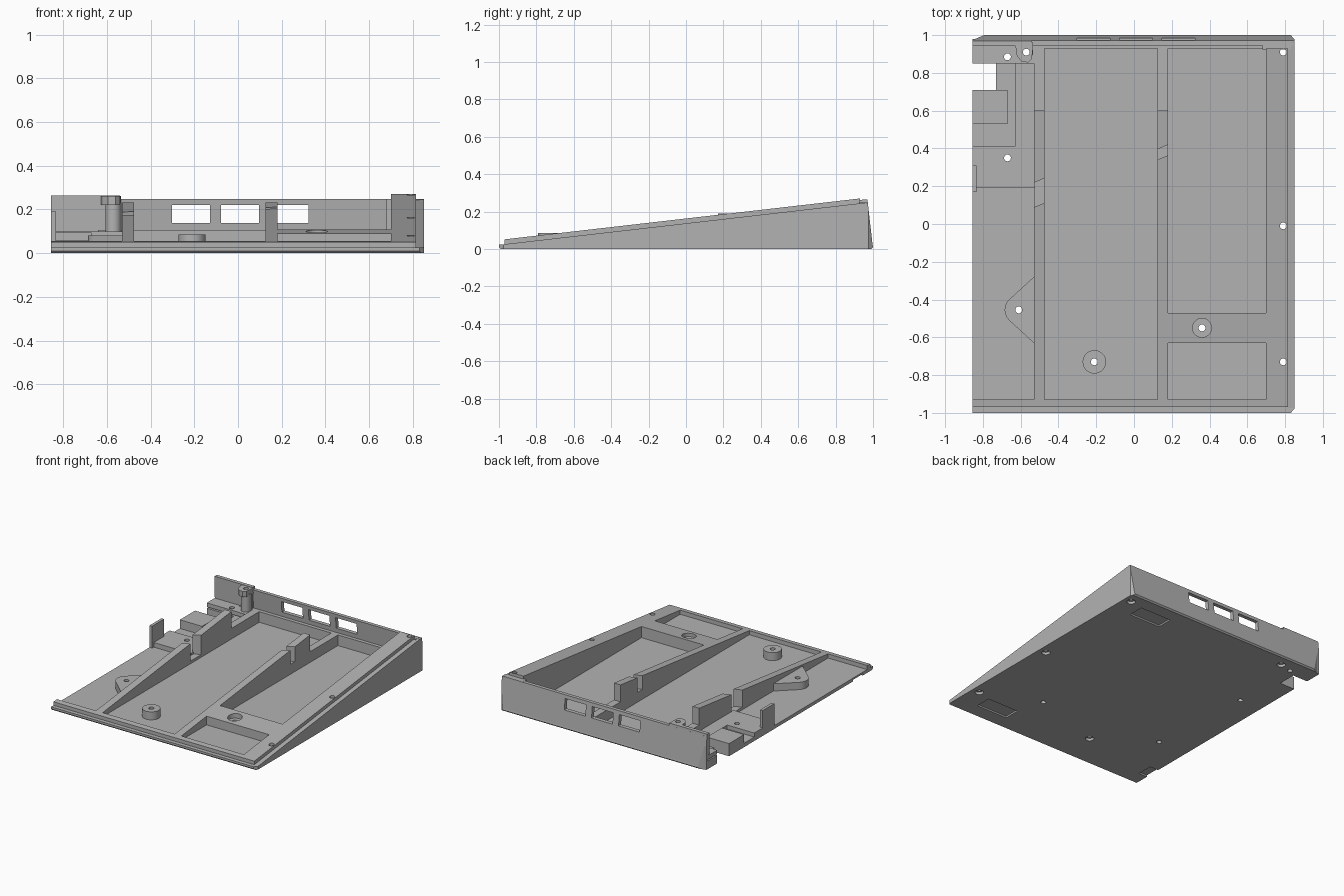
import bpy, bmesh, math
from mathutils import Matrix, Vector

cube = bpy.data.objects.get("Cube")
if cube:
    bpy.data.objects.remove(cube)

grey = bpy.data.materials.new("light grey plastic")
grey.use_nodes = True
colour = (0.45, 0.45, 0.45, 1)
grey.diffuse_color = colour
grey.node_tree.nodes["Principled BSDF"].inputs["Base Color"].default_value = colour

LEFT, RIGHT, FLOOR = -0.855, 0.85, 0.025


def rim(y):
    return 0.022 + (y + 1) * 0.115


def deck(y):
    return rim(y) + 0.026


def finish(name, bm):
    bmesh.ops.recalc_face_normals(bm, faces=bm.faces)
    mesh = bpy.data.meshes.new(name)
    bm.to_mesh(mesh)
    bm.free()
    mesh.materials.append(grey)
    ob = bpy.data.objects.new(name, mesh)
    bpy.context.collection.objects.link(ob)
    return ob


def prism(name, points, axis, lo, hi):
    """Extrude a yz profile along x, or an xy outline along z."""
    bm = bmesh.new()
    place = (lambda a, b: (lo, a, b)) if axis == "x" else (lambda a, b: (a, b, lo))
    step = Vector((hi - lo, 0, 0)) if axis == "x" else Vector((0, 0, hi - lo))
    face = bm.faces.new([bm.verts.new(place(a, b)) for a, b in points])
    top = bmesh.ops.extrude_face_region(bm, geom=[face])["geom"]
    bmesh.ops.translate(bm, vec=step, verts=[v for v in top if isinstance(v, bmesh.types.BMVert)])
    return finish(name, bm)


def box(name, x0, x1, y0, y1, z0, z1):
    return prism(name, [(x0, y0), (x1, y0), (x1, y1), (x0, y1)], "z", z0, z1)


def slope(name, x0, x1, y0, y1, z0, height=deck):
    return prism(name, [(y0, z0), (y1, z0), (y1, height(y1)), (y0, height(y0))], "x", x0, x1)


def cylinder(name, x, y, r, z0, z1):
    bm = bmesh.new()
    bmesh.ops.create_cone(bm, cap_ends=True, segments=32, radius1=r, radius2=r, depth=z1 - z0,
                          matrix=Matrix.Translation((x, y, (z0 + z1) / 2)))
    ob = finish(name, bm)
    for p in ob.data.polygons:
        p.use_smooth = len(p.vertices) == 4
    return ob


def cut(targets, cutters):
    for c in cutters:
        c.hide_render = True
        c.hide_viewport = True
        c.display_type = "WIRE"
        for t in targets:
            mod = t.modifiers.new(c.name, "BOOLEAN")
            mod.operation = "DIFFERENCE"
            mod.solver = "EXACT"
            mod.object = c


# Floor with a small bevel round its underside
floor = prism("floor_plate", [(-0.99, 0), (0.99, 0), (1, 0.01), (0.997, FLOOR),
                              (-1, FLOOR), (-1, 0.01)], "x", LEFT, RIGHT)

# Outer frame: side rail, front lip and rear wall
side_rim = slope("side_rim", 0.815, RIGHT, -1, 0.965, 0.012, rim)
side_rail = slope("side_rail", 0.70, 0.815, -0.97, 0.93, 0.012)
rail_end = box("rail_end", 0.68, 0.83, 0.925, 0.97, 0.012, rim(0.965))
front_lip = slope("front_lip", LEFT, 0.815, -0.97, -0.93, 0.012)
rear_wall = prism("rear_wall", [(0.965, 0.01), (0.999, 0.01), (0.972, 0.247), (0.945, 0.247)],
                  "x", LEFT, RIGHT)
tall_wall = prism("rear_wall_raised_end", [(0.945, 0.1), (0.986, 0.1), (0.97, 0.265), (0.942, 0.265)],
                  "x", LEFT, -0.54)
rear_ledge = box("rear_ledge", -0.64, 0.705, 0.93, 0.972, 0.012, 0.105)
left_ledge = box("rear_left_ledge", LEFT, -0.53, 0.85, 0.972, 0.07, 0.1)

# Bridge between the two side pockets
bridge = slope("pocket_bridge", 0.17, 0.71, -0.63, -0.47, 0.012)

# Sloping ribs with slanted cable notches
ribs = []
for label, x0, x1, gap_y, gap, gap_z in (("left", 0.125, 0.18, 0.38, 0.055, 0.10),
                                        ("right", -0.53, -0.475, 0.165, 0.13, 0.045)):
    rib = slope(label + "_rib", x0, x1, -0.935, 0.60, 0.012)
    low = box(label + "_rib_low_end", x0, x1, 0.59, 0.94, 0.012, 0.105)
    a, b = x0 - 0.02, x1 + 0.02
    lo, hi = gap_y - gap / 2, gap_y + gap / 2
    notch = prism(label + "_notch_cutter", [(a, lo - 0.02), (b, lo + 0.02),
                                            (b, hi + 0.02), (a, hi - 0.02)], "z", gap_z, 0.4)
    cut([rib], [notch])
    ribs += [rib, low]

# Connector platform in the rear right corner
platform = box("connector_platform", LEFT, -0.525, 0.19, 0.97, 0.012, 0.06)
tray_cut = box("connector_tray_cutter", -0.9, -0.63, 0.41, 0.85, 0.03, 0.2)
cut([platform], [tray_cut])
connector = box("connector_block", LEFT, -0.67, 0.53, 0.71, 0.012, 0.095)
port_cut = box("port_cutter", -0.9, -0.73, 0.71, 0.85, -0.1, 0.2)
cut([floor, platform], [port_cut])
tab = box("upright_tab", LEFT, -0.833, 0.17, 0.31, 0.012, 0.19)

# Screw post with a rounded cap that meets the rear wall
post = cylinder("screw_post", -0.57, 0.91, 0.036, 0.05, 0.23)
cap = prism("post_cap", [(-0.63, 0.96), (-0.62, 0.89), (-0.595, 0.86), (-0.56, 0.855),
                         (-0.54, 0.875), (-0.535, 0.96)], "z", 0.22, 0.262)

# Raised bosses
boss = cylinder("floor_boss", -0.21, -0.73, 0.062, 0.015, 0.085)
arc = [(-0.61 + 0.075 * math.cos(math.radians(d)), -0.455 + 0.075 * math.sin(math.radians(d)))
       for d in range(135, 226, 15)]
gusset = prism("triangular_boss", [(-0.525, -0.275)] + arc + [(-0.525, -0.635)], "z", 0.015, 0.08)

# Rear windows
windows = [box("window_cutter", x, x + 0.175, 0.9, 1.1, 0.138, 0.22) for x in (-0.303, -0.078, 0.148)]
cut([rear_wall], windows)

# Chamfered outer corners
for s in (-1, 1):
    corner = prism("corner_cutter", [(RIGHT - 0.028, s * 1.01), (RIGHT + 0.01, s * 1.01),
                                     (RIGHT + 0.01, s * 0.965)], "z", -0.1, 0.4)
    cut([floor, side_rim, rear_wall], [corner])

# Scooped outer end of the rear wall
scoop = prism("scoop_cutter", [(-0.9, 0.98), (-0.84, 0.98), (-0.77, 1.01), (-0.9, 1.01)], "z", -0.1, 0.4)
cut([floor, rear_wall, tall_wall], [scoop])

# Screw holes: plain through holes, some with wide counterbores from below
rail_parts = [floor, side_rail]
holes = [(0.79, 0.91, rail_parts, 1), (0.79, -0.01, rail_parts, 1), (0.79, -0.73, rail_parts, 1),
         (-0.21, -0.73, [floor, boss], 1), (0.36, -0.55, [floor, bridge], 0),
         (-0.61, -0.455, [floor, gusset], 0), (-0.67, 0.35, [floor, platform], 0),
         (-0.67, 0.885, [floor, platform, left_ledge], 0),
         (-0.57, 0.91, [floor, platform, left_ledge, post, cap], 1)]
for x, y, parts, wide in holes:
    cut(parts, [cylinder("hole_cutter", x, y, 0.018, -0.1, 0.4)])
    if wide:
        cut(parts, [cylinder("counterbore_cutter", x, y, 0.03, -0.1, 0.02)])
cut([bridge], [cylinder("bridge_recess_cutter", 0.36, -0.55, 0.05, 0.07, 0.3)])

# Shallow foot recesses under the floor
for x in (0.55, LEFT):
    for y in (-0.82, 0.83):
        if x > 0 or y < 0:
            w = 0.13 if x > 0 else 0.07
            cut([floor], [box("foot_recess_cutter", x - w, x + w, y - 0.06, y + 0.06, -0.1, 0.012)])
